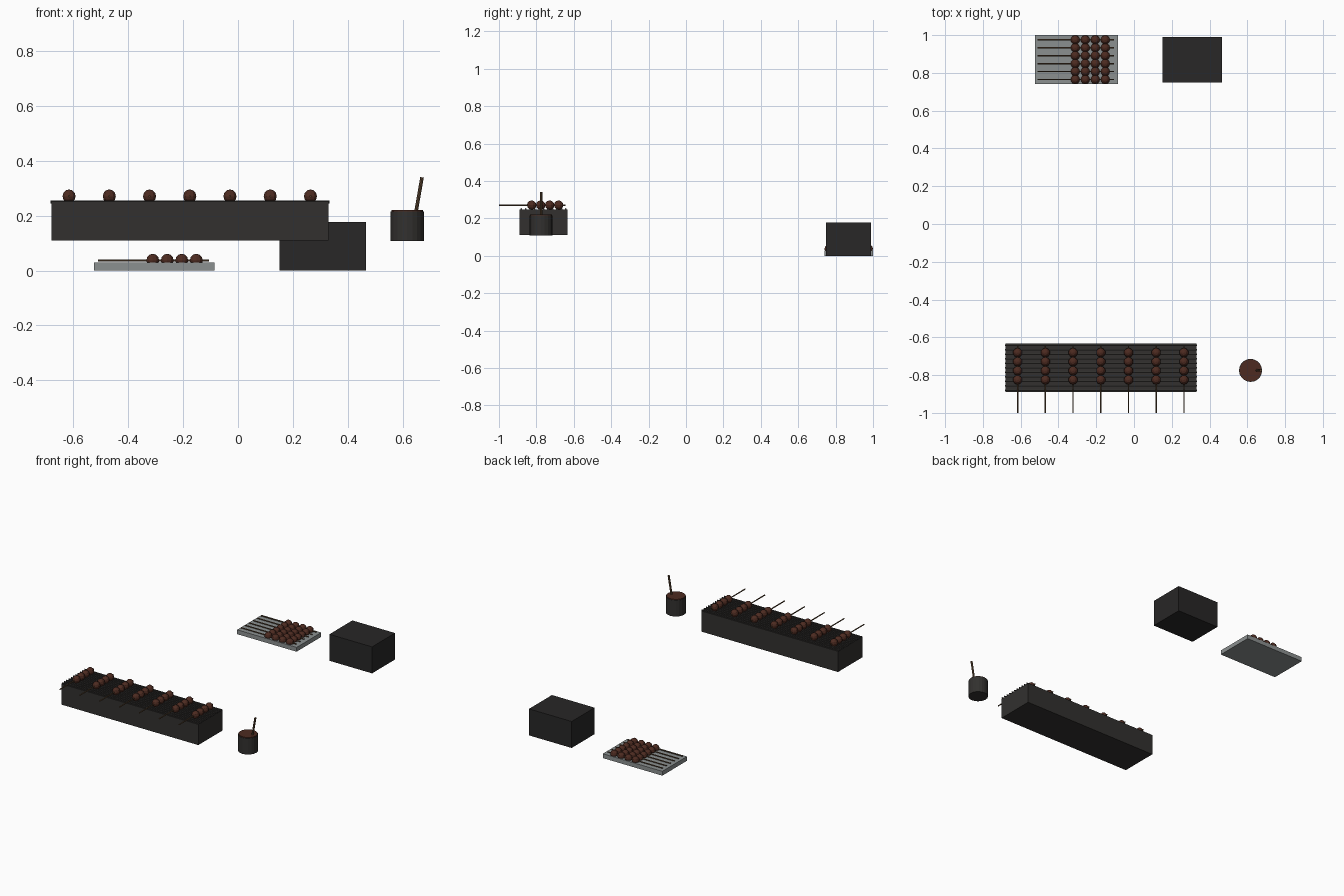
import bpy, math
from mathutils import Vector

if "Cube" in bpy.data.objects:
    bpy.data.objects.remove(bpy.data.objects["Cube"])


def mat(name, rgb):
    m = bpy.data.materials.new(name)
    m.diffuse_color = (*rgb, 1)
    m.use_nodes = True
    m.node_tree.nodes["Principled BSDF"].inputs["Base Color"].default_value = m.diffuse_color
    return m


IRON = mat("dark_iron", (0.032, 0.03, 0.028))
BLACK = mat("black_case", (0.021, 0.02, 0.02))
MEAT = mat("glazed_brown", (0.075, 0.024, 0.015))
WOOD = mat("wood", (0.12, 0.07, 0.035))
STEEL = mat("steel", (0.26, 0.28, 0.28))


def finish(name, m):
    o = bpy.context.object
    o.name = name
    o.data.materials.append(m)
    return o


def box(name, x0, x1, y0, y1, z0, z1, m):
    bpy.ops.mesh.primitive_cube_add(size=1, location=((x0 + x1) / 2, (y0 + y1) / 2, (z0 + z1) / 2))
    bpy.context.object.scale = (x1 - x0, y1 - y0, z1 - z0)
    return finish(name, m)


def rod(name, a, b, r, m, sides=6):
    a, b = Vector(a), Vector(b)
    d = b - a
    bpy.ops.mesh.primitive_cylinder_add(vertices=sides, radius=r, depth=d.length, location=(a + b) / 2)
    bpy.context.object.rotation_euler = d.to_track_quat('Z', 'Y').to_euler()
    return finish(name, m)


def ball(name, p, r):
    bpy.ops.mesh.primitive_uv_sphere_add(segments=10, ring_count=6, radius=r, location=p)
    return finish(name, MEAT)


# Grill body with round bars across the top
box("grill_body", -0.68, 0.33, -0.89, -0.633, 0.11, 0.248, IRON)
for i in range(11):
    y = -0.881 + i * 0.0239
    rod("grill_bar", (-0.683, y, 0.25), (0.333, y, 0.25), 0.005, IRON)

# Skewers laid over the grill
for i in range(7):
    x = -0.616 + i * 0.1467
    rod("grill_skewer", (x, -1.0, 0.271), (x, -0.645, 0.271), 0.004, WOOD)
    for j in range(4):
        ball("grill_dumpling", (x, -0.825 + j * 0.048, 0.271), 0.025)

# Sauce pot, sauce surface and brush handle
rod("sauce_pot", (0.617, -0.775, 0.108), (0.617, -0.775, 0.216), 0.061, IRON, 20)
rod("sauce", (0.617, -0.775, 0.21), (0.617, -0.775, 0.221), 0.058, MEAT, 20)
rod("brush_handle", (0.643, -0.775, 0.18), (0.671, -0.775, 0.34), 0.0065, WOOD, 8)

# Serving tray with finished skewers
box("tray", -0.525, -0.085, 0.74, 1.0, 0, 0.029, STEEL)
for i in range(6):
    y = 0.765 + i * 0.042
    rod("tray_skewer", (-0.51, y, 0.037), (-0.105, y, 0.037), 0.004, WOOD)
    for j in range(4):
        ball("tray_dumpling", (-0.311 + j * 0.053, y, 0.037), 0.0245)

# Storage box
box("storage_box", 0.152, 0.467, 0.748, 0.99, 0, 0.177, BLACK)
